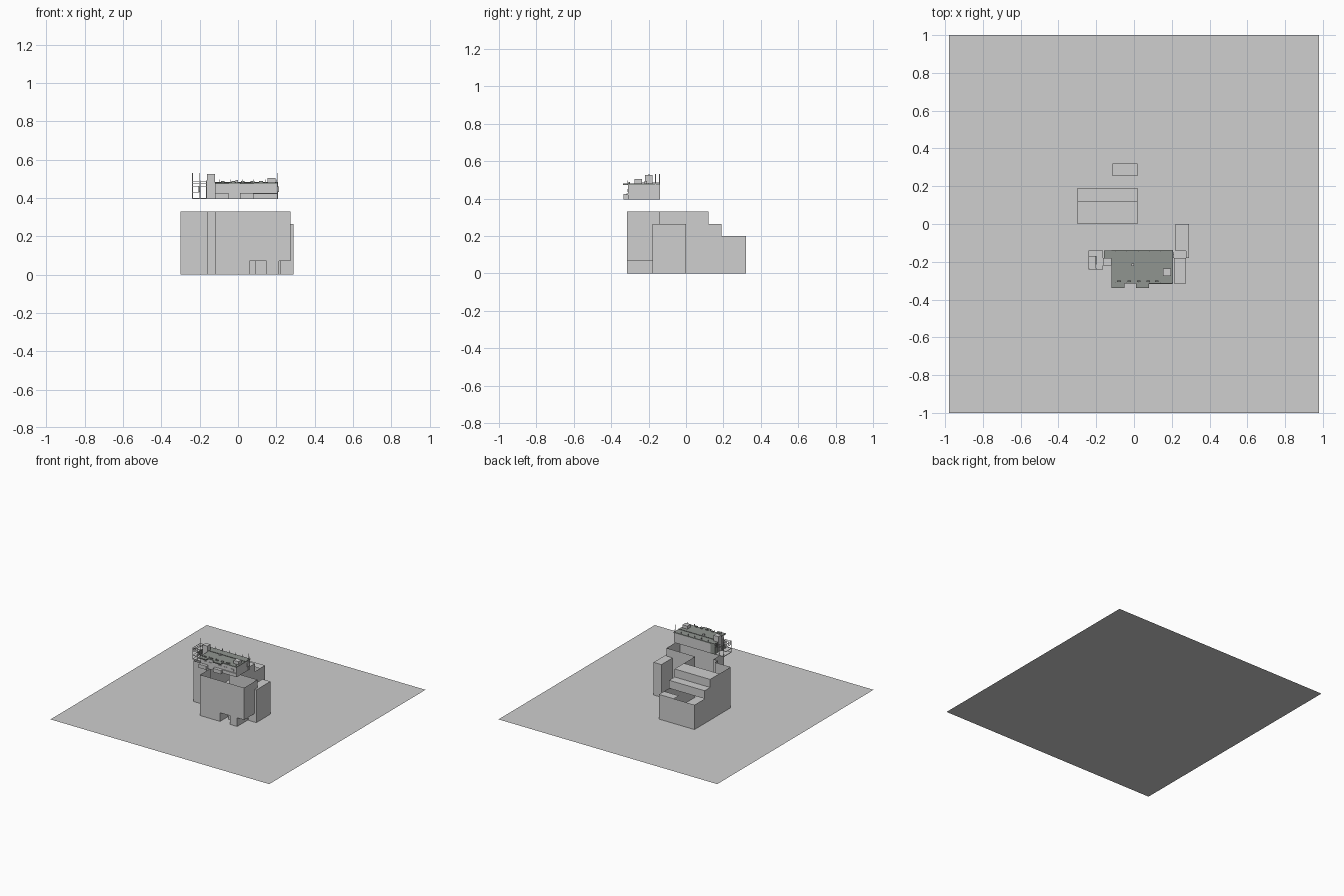
import bpy, bmesh

cube = bpy.data.objects.get("Cube")
if cube:
    bpy.data.objects.remove(cube, do_unlink=True)


def material(name, color):
    m = bpy.data.materials.new(name)
    m.use_nodes = True
    m.diffuse_color = (*color, 1)
    m.node_tree.nodes["Principled BSDF"].inputs["Base Color"].default_value = (*color, 1)
    return m


PALE = material("pale_grey", (0.62, 0.62, 0.62))
DARK = material("dark_roof_grey", (0.28, 0.30, 0.28))


def finish(name, bm, mat):
    mesh = bpy.data.meshes.new(name)
    bm.to_mesh(mesh)
    bm.free()
    mesh.materials.append(mat)
    ob = bpy.data.objects.new(name, mesh)
    bpy.context.collection.objects.link(ob)
    return ob


def walls(name, path, z0, z1):
    """Open vertical sheets following a plan path."""
    bm = bmesh.new()
    low = [bm.verts.new((x, y, z0)) for x, y in path]
    high = [bm.verts.new((x, y, z1)) for x, y in path]
    for i in range(len(path) - 1):
        bm.faces.new((low[i], low[i + 1], high[i + 1], high[i]))
    return finish(name, bm, PALE)


def sheet(name, x0, x1, y0, y1, z, mat=PALE):
    bm = bmesh.new()
    bm.faces.new([bm.verts.new(p) for p in ((x0, y0, z), (x1, y0, z), (x1, y1, z), (x0, y1, z))])
    return finish(name, bm, mat)


def add_box(bm, x0, x1, y0, y1, z0, z1):
    vs = bmesh.ops.create_cube(bm, size=1)["verts"]
    for v in vs:
        v.co = ((x0, x1)[v.co.x > 0], (y0, y1)[v.co.y > 0], (z0, z1)[v.co.z > 0])


def boxes(name, items, mat=PALE):
    bm = bmesh.new()
    for b in items:
        add_box(bm, *b)
    return finish(name, bm, mat)


# Ground
sheet("ground", -0.98, 0.98, -1, 1, 0)

# Main shell, open at the top except over the terraced back
W, E, F, M = -0.30, 0.018, -0.315, -0.143
TOP, MID, LOW, SOFFIT = 0.33, 0.265, 0.2, 0.07
walls("west_walls", [(W, 0.12), (W, M), (-0.16, M), (-0.16, -0.18), (-0.12, -0.18), (-0.12, F), (0.06, F)], 0, TOP)
walls("front_pier", [(0.15, F), (0.213, F)], 0, TOP)
walls("entry_lintel", [(0.06, F), (0.15, F)], SOFFIT, TOP)
walls("corner_overhang", [(0.213, F), (0.275, F), (0.275, M), (0.22, M)], SOFFIT, TOP)
walls("east_walls", [(0.22, M), (E, M), (E, 0.12)], 0, TOP)

# Terraced back: side walls, risers and treads
for x, side in ((W, "west"), (E, "east")):
    walls(side + "_middle_wall", [(x, 0.12), (x, 0.19)], 0, MID)
    walls(side + "_low_wall", [(x, 0.19), (x, 0.32)], 0, LOW)
walls("back_wall", [(E, 0.32), (W, 0.32)], 0, LOW)
walls("upper_riser", [(E, 0.12), (W, 0.12)], MID, TOP)
walls("lower_riser", [(E, 0.19), (W, 0.19)], LOW, MID)
walls("upper_parapet", [(W, 0), (E, 0)], MID, TOP)
sheet("upper_terrace", W, E, 0, 0.12, TOP)
sheet("middle_terrace", W, E, 0.12, 0.19, MID)
sheet("low_terrace", -0.115, E, 0.255, 0.32, LOW)

# Recessed entry and corner soffit
walls("entry_recess", [(0.06, F), (0.06, -0.22), (0.092, -0.22), (0.092, -0.25), (0.15, -0.25), (0.15, F)], 0, SOFFIT)
sheet("entry_ceiling", 0.06, 0.15, F, -0.22, SOFFIT)
walls("corner_recess", [(0.213, F), (0.213, -0.18)], 0, SOFFIT)
sheet("corner_soffit", 0.213, 0.275, F, -0.18, SOFFIT)

# Side tower
walls("side_tower", [(0.22, -0.18), (0.29, -0.18), (0.29, 0), (0.22, 0), (0.22, -0.18)], 0, MID)
sheet("side_tower_cap", 0.22, 0.29, M, 0, MID)
sheet("side_tower_ledge", 0.275, 0.29, -0.18, M, MID)

# Top storey with bays
B, R = 0.395, 0.472
boxes("top_storey", [(-0.12, 0.205, -0.31, -0.14, B, R)])
boxes("front_bays", [(x0, x1, -0.335, -0.31, B, 0.425) for x0, x1 in ((-0.12, -0.05), (0.01, 0.08))])
boxes("balcony_floor", [(0.08, 0.205, -0.318, -0.31, 0.42, 0.426)])
boxes("window_plates", [(x, x + 0.03, -0.314, -0.31, 0.434, 0.452)
                        for x in (-0.09, -0.04, 0.04, 0.09, 0.15)])
boxes("top_roof", [(-0.12, 0.207, -0.315, -0.138, R, 0.48),
                   (-0.12, -0.05, -0.338, -0.315, R, 0.48),
                   (0.01, 0.08, -0.338, -0.315, R, 0.48)], DARK)
boxes("roof_kerb", [(-0.12, 0.207, -0.203, -0.199, 0.48, 0.483)], DARK)

# Roof fittings
boxes("chimney", [(-0.163, -0.12, -0.22, -0.18, B, 0.525)])
boxes("chimney_side", [(-0.16, -0.12, -0.18, -0.14, B, 0.48)], DARK)
boxes("roof_box", [(0.153, 0.195, -0.275, -0.235, 0.48, 0.505)])
boxes("roof_vents", [(x - 0.01, x + 0.01, -0.308, -0.3, 0.48, 0.488)
                     for x in (-0.08, -0.025, 0.025, 0.075, 0.12)], DARK)
boxes("small_vent", [(-0.014, 0, -0.222, -0.208, 0.48, 0.493)])
boxes("roof_pegs", [(-0.1 + i * 0.06, -0.097 + i * 0.06, y, y + 0.003, 0.48, 0.497)
                    for i in range(6) for y in (-0.312, -0.145)])
boxes("side_mast", [(0.205, 0.209, -0.165, -0.161, B, 0.53),
                    (0.203, 0.213, -0.18, -0.15, 0.43, 0.46)])

# Open side terrace
boxes("terrace_floor", [(-0.24, -0.163, -0.24, -0.14, B, 0.4),
                        (-0.24, -0.2, -0.24, -0.17, 0.425, 0.429)])
boxes("terrace_rails", [r for z in (0.46, 0.472, 0.485) for r in (
    (-0.24, -0.163, -0.24, -0.237, z, z + 0.003),
    (-0.24, -0.163, -0.143, -0.14, z, z + 0.003),
    (-0.24, -0.237, -0.24, -0.14, z, z + 0.003))])
boxes("terrace_posts", [(x, x + 0.004, y, y + 0.004, B, z) for x, y, z in (
    (-0.24, -0.24, 0.49), (-0.24, -0.144, 0.53), (-0.2, -0.24, 0.49),
    (-0.2, -0.144, 0.49), (-0.202, -0.2, 0.53), (-0.167, -0.24, 0.49))])
boxes("terrace_screen", [(-0.205, -0.198, -0.215, -0.17, 0.43, 0.46)], DARK)
